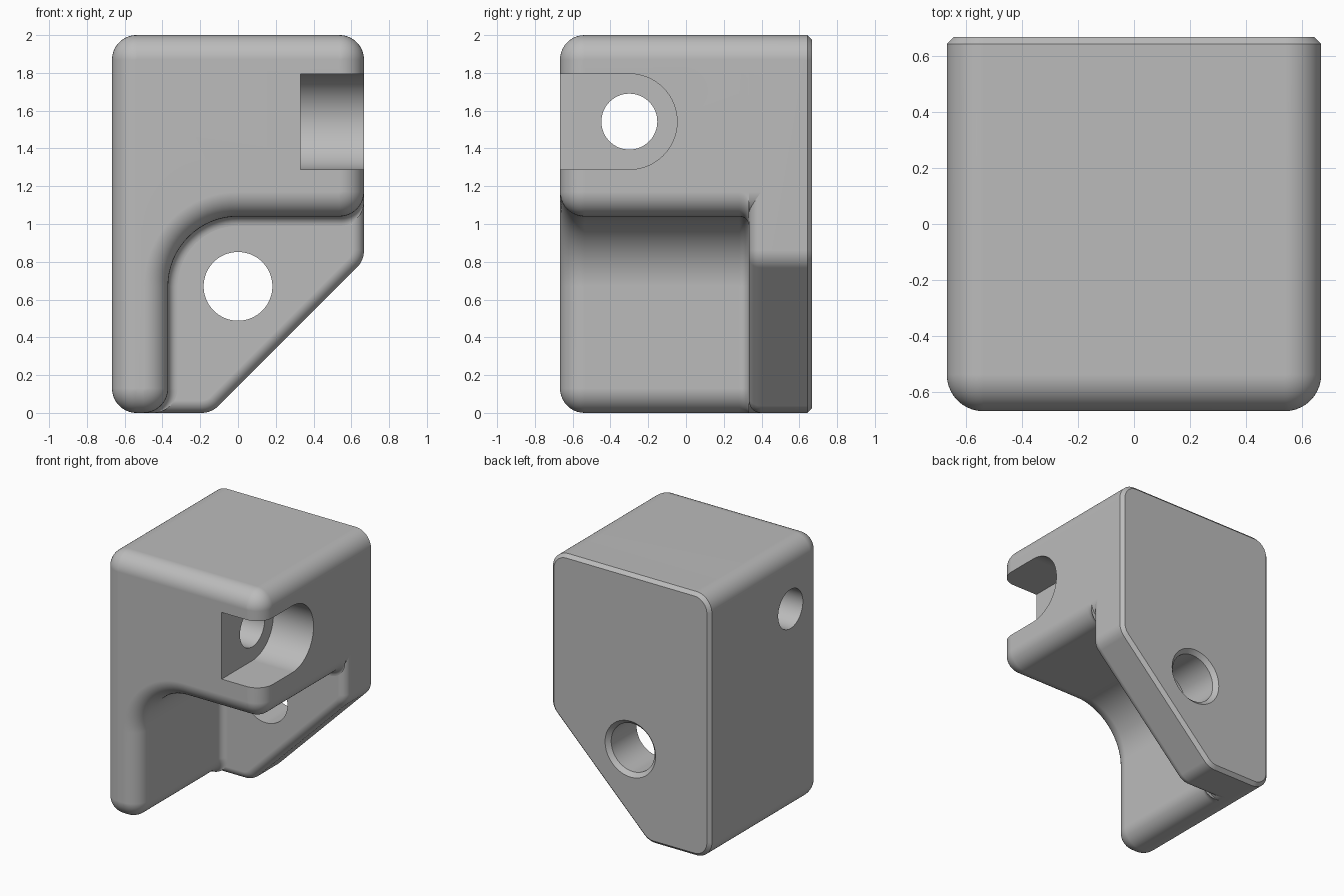
import bpy, bmesh
from math import sin, cos, pi, atan2, radians

SEG = 16
W = 0.667      # half width and half depth
R = 0.13       # main corner radius

cube = bpy.data.objects.get("Cube")
if cube:
    bpy.data.objects.remove(cube, do_unlink=True)

grey = bpy.data.materials.new("plain grey")
grey.use_nodes = True
colour = (0.5, 0.5, 0.5, 1)
grey.diffuse_color = colour
grey.node_tree.nodes["Principled BSDF"].inputs["Base Color"].default_value = colour


def meet(n1, n2, d1, d2):
    """Offset of the corner between two edges moved inwards by d1 and d2."""
    det = n1[0] * n2[1] - n1[1] * n2[0]
    return (d1 * n2[1] - d2 * n1[1]) / det, (n1[0] * d2 - n2[0] * d1) / det, det


def rounded(corners, insets):
    """Anticlockwise outline from (u, v, radius) corners, each edge moved by its inset."""
    n = len(corners)
    if not isinstance(insets, (list, tuple)):
        insets = [insets] * n
    normals = []
    for i in range(n):
        a, b = corners[i], corners[(i + 1) % n]
        du, dv = b[0] - a[0], b[1] - a[1]
        length = (du * du + dv * dv) ** 0.5
        normals.append((-dv / length, du / length))
    points = []
    for i, (u, v, r) in enumerate(corners):
        n1, n2, d1, d2 = normals[i - 1], normals[i], insets[i - 1], insets[i]
        qu, qv, det = meet(n1, n2, d1, d2)
        s = 1 if det > 0 else -1
        r = max(r - s * max(d1, d2), 0) if r else 0
        cu, cv, _ = meet(n1, n2, s * r, s * r)
        start = atan2(n1[1], n1[0])
        turn = (atan2(n2[1], n2[0]) - start + pi) % (2 * pi) - pi
        for k in range(SEG + 1):
            t = start + turn * k / SEG
            points.append((u + qu + cu - s * r * cos(t), v + qv + cv - s * r * sin(t)))
    return points


def loft(name, corners, stations, axis="y"):
    """Skin the outline through (position, insets) stations along an axis."""
    bm = bmesh.new()
    rings = []
    for pos, insets in stations:
        rings.append([bm.verts.new((u, pos, v) if axis == "y" else (pos, u, v))
                      for u, v in rounded(corners, insets)])
    for a, b in zip(rings, rings[1:]):
        for i in range(len(a)):
            j = (i + 1) % len(a)
            bm.faces.new((a[i], a[j], b[j], b[i]))
    bm.faces.new(rings[0])
    bm.faces.new(rings[-1])
    bmesh.ops.remove_doubles(bm, verts=bm.verts, dist=1e-5)
    bmesh.ops.recalc_face_normals(bm, faces=bm.faces)
    mesh = bpy.data.meshes.new(name)
    bm.to_mesh(mesh)
    bm.free()
    mesh.materials.append(grey)
    obj = bpy.data.objects.new(name, mesh)
    bpy.context.collection.objects.link(obj)
    return obj


def circle(u, v, r):
    return [(u - r, v - r, r), (u + r, v - r, r), (u + r, v + r, r), (u - r, v + r, r)]


def round_over(y, r, steps=10):
    """Stations of a convex edge rounding that starts at y and grows backwards."""
    angles = [pi / 2 * k / steps for k in range(steps + 1)]
    return [(y + r * (1 - cos(a)), r * (1 - sin(a))) for a in angles]


def finish(obj, cutters):
    bpy.ops.object.select_all(action="DESELECT")
    obj.select_set(True)
    bpy.context.view_layer.objects.active = obj
    for cutter in cutters:
        cutter.hide_render = True
        mod = obj.modifiers.new("cut", "BOOLEAN")
        mod.operation = "DIFFERENCE"
        mod.solver = "EXACT"
        mod.object = cutter
        bpy.ops.object.modifier_apply(modifier=mod.name)
        bpy.data.objects.remove(cutter, do_unlink=True)
    bpy.ops.object.shade_smooth_by_angle(angle=radians(30))
    weighted = obj.modifiers.new("even shading", "WEIGHTED_NORMAL")
    weighted.keep_sharp = True


# Hooked front body: side wall and upper block with a round-cornered hollow
INNER, CEILING, PLATE = -0.37, 1.04, 0.333
body_outline = [(-W, 0, R), (INNER, 0, R), (INNER, CEILING, 0.37),
                (W, CEILING, R), (W, 2, R), (-W, 2, R)]
stations = round_over(-W, R)
fillet = 0.05
for k in range(9):          # hollow blends into the plate
    a = pi / 2 * k / 8
    flare = -fillet * (1 - cos(a))
    stations.append((PLATE - fillet + fillet * sin(a), [0, flare, flare, 0, 0, 0]))
edge = 0.065
stations += [(PLATE + 0.001, 0), (PLATE + edge, 0)]
body = loft("hooked_body", body_outline, stations)

# Side slot with a rounded end, and the cross hole behind it
cy, cz, sr = -0.3, 1.542, 0.253
slot = loft("slot_cutter", [(-1, cz - sr, 0), (cy + sr, cz - sr, sr),
                            (cy + sr, cz + sr, sr), (-1, cz + sr, 0)],
            [(0.33, 0), (0.8, 0)], "x")
cross_hole = loft("cross_hole_cutter", circle(cy, cz, 0.148), [(-0.8, 0), (0.5, 0)], "x")
finish(body, [slot, cross_hole])

# Back plate: slanted lower corner, rounded front edge, chamfered back edge
plate_outline = [(-W, 0, R), (-0.14, 0, R), (W, 0.807, R), (W, 2, R), (-W, 2, R)]
chamfer = 0.025
plate = loft("back_plate", plate_outline,
             round_over(PLATE, edge) + [(W - chamfer, 0), (W, chamfer)])

# Countersunk mounting hole
sink = 0.03
mount_hole = loft("mount_hole_cutter", circle(0, 0.67, 0.182),
                  [(0.2, 0), (W - sink, 0), (W + sink, -2 * sink)])
finish(plate, [mount_hole])
